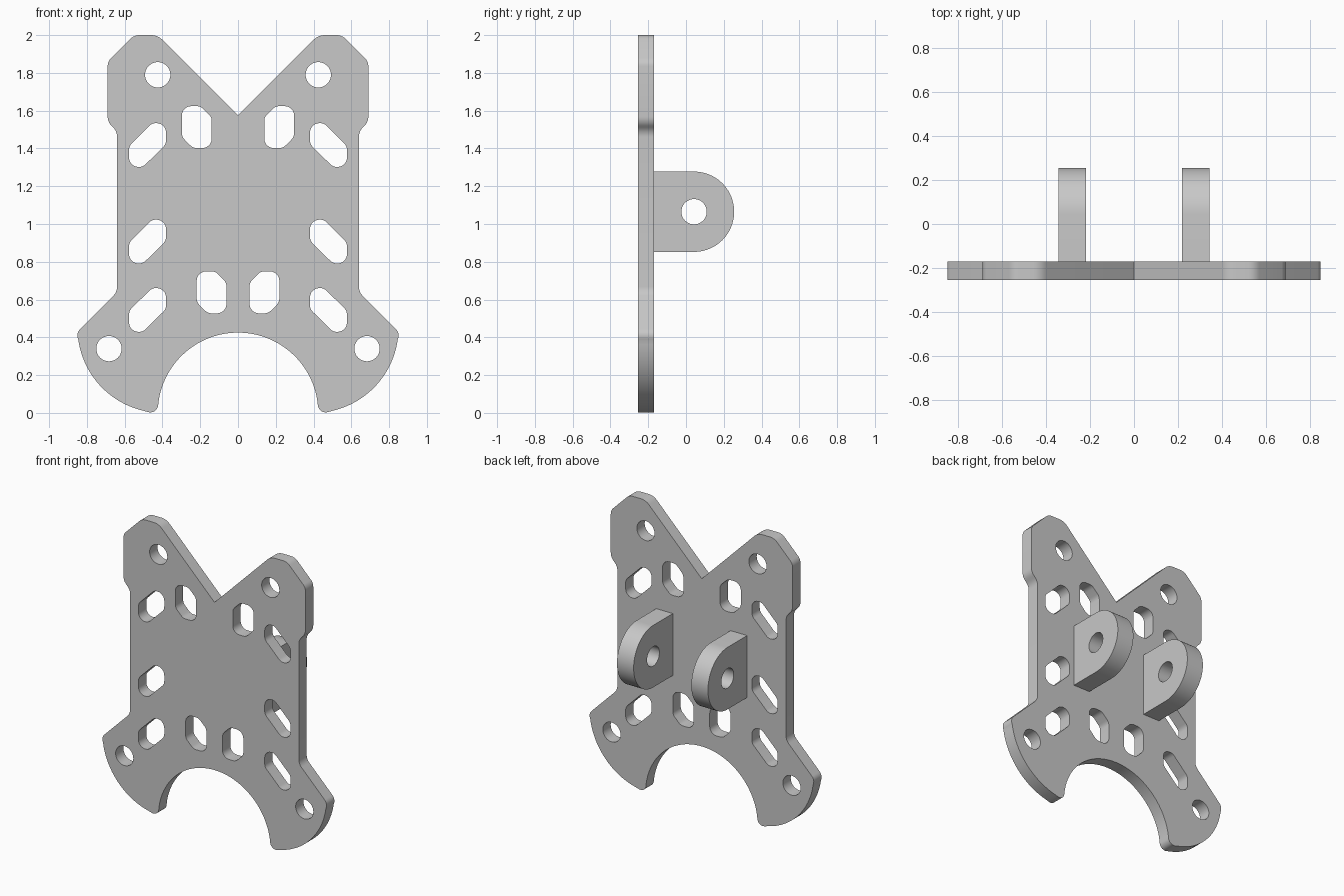
import bpy, bmesh, math
from mathutils import Vector, Matrix

cube = bpy.data.objects.get("Cube")
if cube:
    bpy.data.objects.remove(cube, do_unlink=True)

grey = bpy.data.materials.new("plain_grey")
grey.use_nodes = True
colour = (0.58, 0.58, 0.58, 1)
grey.diffuse_color = colour
grey.node_tree.nodes["Principled BSDF"].inputs["Base Color"].default_value = colour


def arc(cx, cy, r, start, end, n):
    """Points along an arc, angles in degrees."""
    angles = [math.radians(start + (end - start) * i / n) for i in range(n + 1)]
    return [(cx + r * math.cos(a), cy + r * math.sin(a)) for a in angles]


def circle(cx, cy, r):
    return arc(cx, cy, r, 0, 360, 40)[:-1]


def fillet(corners, steps=6):
    """Round each (x, y, radius) corner of a closed polygon."""
    out = []
    for i, (x, y, r) in enumerate(corners):
        if r == 0:
            out.append((x, y))
            continue
        p = Vector((x, y, 0))
        a = (Vector((*corners[i - 1][:2], 0)) - p).normalized()
        b = (Vector((*corners[(i + 1) % len(corners)][:2], 0)) - p).normalized()
        half = a.angle(b) / 2
        centre = p + (a + b).normalized() * r / math.sin(half)
        u = p + a * r / math.tan(half) - centre
        v = p + b * r / math.tan(half) - centre
        start = math.degrees(math.atan2(u.y, u.x))
        sweep = math.degrees(math.atan2(u.cross(v).z, u.dot(v)))
        out += arc(centre.x, centre.y, r, start, start + sweep, steps)
    return out


def extruded(name, loops, thickness, matrix):
    """Fill nested loops and extrude them into a solid mesh object."""
    curve = bpy.data.curves.new(name + "_profile", 'CURVE')
    curve.dimensions = '2D'
    curve.fill_mode = 'BOTH'
    curve.extrude = thickness / 2
    for loop in loops:
        spline = curve.splines.new('POLY')
        spline.points.add(len(loop) - 1)
        for point, (x, y) in zip(spline.points, loop):
            point.co = (x, y, 0, 1)
        spline.use_cyclic_u = True
    helper = bpy.data.objects.new(name + "_profile", curve)
    bpy.context.collection.objects.link(helper)
    graph = bpy.context.evaluated_depsgraph_get()
    mesh = bpy.data.meshes.new_from_object(helper.evaluated_get(graph))
    bpy.data.objects.remove(helper, do_unlink=True)
    bpy.data.curves.remove(curve)
    mesh.name = name
    mesh.transform(matrix)
    bm = bmesh.new()
    bm.from_mesh(mesh)
    bmesh.ops.remove_doubles(bm, verts=bm.verts, dist=0.0002)
    bmesh.ops.recalc_face_normals(bm, faces=bm.faces)
    bm.to_mesh(mesh)
    bm.free()
    mesh.materials.clear()
    mesh.materials.append(grey)
    obj = bpy.data.objects.new(name, mesh)
    bpy.context.collection.objects.link(obj)
    bpy.ops.object.select_all(action='DESELECT')
    obj.select_set(True)
    bpy.context.view_layer.objects.active = obj
    bpy.ops.object.shade_smooth_by_angle(angle=math.radians(35))


# Plate outline: one half from the top notch down to the lower arch
half = [(0, 1.575, 0), (0.425, 2.0, 0.085), (0.55, 2.0, 0.07), (0.69, 1.86, 0.06),
        (0.69, 1.54, 0.07), (0.64, 1.49, 0.07), (0.64, 0.64, 0.07), (0.86, 0.42, 0.05)]
half += [(x, y, 0) for x, y in arc(0.4, 0.45, 0.45, -8, -77, 20)]
half += [(0.427, -0.01, 0.042)]
half += [(x, y, 0) for x, y in arc(0, 0, 0.425, 8, 90, 24)]
outline = fillet(half + [(-x, y, r) for x, y, r in reversed(half[1:-1])])

# Slot shapes: each is point-symmetric, so half of its corners is enough
wide_slot = [(0.098, -0.005, 0.05), (0.098, -0.116, 0.05), (0.024, -0.116, 0.05)]
tall_slot = [(0.079, 0.111, 0.05), (-0.02, 0.111, 0.05), (-0.079, 0.052, 0.05)]
slots = [(wide_slot, 0.479, 1.418), (wide_slot, 0.479, 0.907), (wide_slot, 0.479, 0.545),
         (tall_slot, 0.218, 1.513), (tall_slot, 0.14, 0.638)]

loops = [outline]
for side in (1, -1):
    for x, z in ((0.425, 1.79), (0.683, 0.34)):
        loops.append(circle(side * x, z, 0.067))
    for corners, cx, cz in slots:
        shape = fillet(corners + [(-x, -y, r) for x, y, r in corners])
        loops.append([(side * (cx + x), cz + y) for x, y in shape])

upright = Matrix.Translation((0, -0.2125, 0)) @ Matrix.Rotation(math.pi / 2, 4, 'X')
extruded("mounting_plate", loops, 0.085, upright)

# Pair of rounded lugs with pin holes behind the plate
lug = [(-0.17, 0.8525)] + arc(0.0425, 1.065, 0.2125, -90, 90, 40) + [(-0.17, 1.2775)]
sideways = Matrix(((0, 0, 1, 0), (1, 0, 0, 0), (0, 1, 0, 0), (0, 0, 0, 1)))
for name, x in (("left_lug", 0.282), ("right_lug", -0.282)):
    extruded(name, [lug, circle(0.0425, 1.065, 0.067)], 0.126,
             Matrix.Translation((x, 0, 0)) @ sideways)
